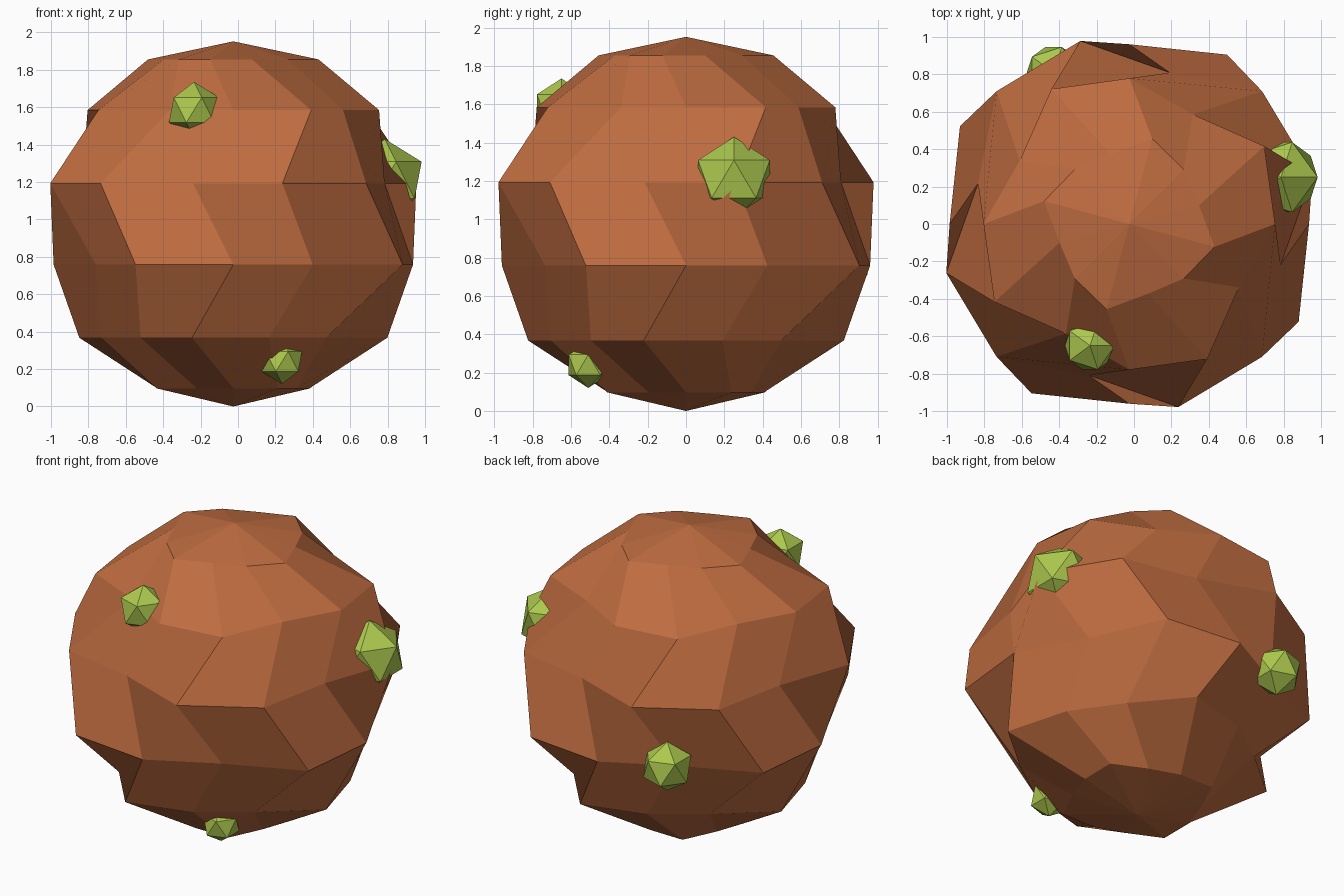
import bpy
import bmesh
import math
from mathutils import Matrix, Vector

cube = bpy.data.objects.get("Cube")
if cube:
    bpy.data.objects.remove(cube, do_unlink=True)


def make_material(name, color):
    mat = bpy.data.materials.new(name)
    mat.use_nodes = True
    mat.diffuse_color = color
    bsdf = mat.node_tree.nodes["Principled BSDF"]
    bsdf.inputs["Base Color"].default_value = color
    bsdf.inputs["Roughness"].default_value = 0.9
    return mat


def finish(bm, name, mat):
    bmesh.ops.recalc_face_normals(bm, faces=bm.faces)
    mesh = bpy.data.meshes.new(name)
    bm.to_mesh(mesh)
    bm.free()
    mesh.materials.append(mat)
    obj = bpy.data.objects.new(name, mesh)
    bpy.context.collection.objects.link(obj)
    return obj


rust = make_material("rust rock", (0.515, 0.15, 0.051, 1))
lime = make_material("lime crystal", (0.413, 0.577, 0.076, 1))

# Rock: stacked rings, every other one turned half a step, radius rippled
RADIUS = 0.976
STACKS = 7
SEGMENTS = 12
CENTRE = Vector((-0.025, 0, RADIUS))
STEP = math.tau / SEGMENTS

bm = bmesh.new()
rings = []
for j in range(1, STACKS):
    lat = math.pi * j / STACKS
    turn = STEP / 2 if j % 2 == 0 else 0
    ring = []
    for i in range(SEGMENTS):
        ripple = 1 + 0.12 * math.sin(math.tau * i / 3 + 1.7 * j - 2.04)
        r = RADIUS * math.sin(lat) * ripple
        a = STEP * i - turn
        offset = Vector((r * math.cos(a), r * math.sin(a), -RADIUS * math.cos(lat)))
        ring.append(bm.verts.new(CENTRE + offset))
    rings.append(ring)
bottom = bm.verts.new(CENTRE - Vector((0, 0, RADIUS)))
top = bm.verts.new(CENTRE + Vector((0, 0, RADIUS)))

for i in range(SEGMENTS):
    n = (i + 1) % SEGMENTS
    bm.faces.new((bottom, rings[0][n], rings[0][i]))
    bm.faces.new((top, rings[-1][i], rings[-1][n]))
    for low, high in zip(rings, rings[1:]):
        bm.faces.new((low[i], low[n], high[n], high[i]))
finish(bm, "rock_body", rust)

# Crystals: small faceted lumps half sunk into the rock
crystals = {
    "upper_front_crystal": ((-0.235, -0.65, 1.585), 0.15),
    "side_crystal": ((0.785, 0.25, 1.21), 0.22),
    "lower_front_crystal": ((0.235, -0.51, 0.24), 0.12),
    "back_crystal": ((-0.43, 0.81, 0.78), 0.16),
}
for name, (place, size) in crystals.items():
    bm = bmesh.new()
    bmesh.ops.create_icosphere(bm, subdivisions=1, radius=size,
                               matrix=Matrix.Translation(place))
    finish(bm, name, lime)
